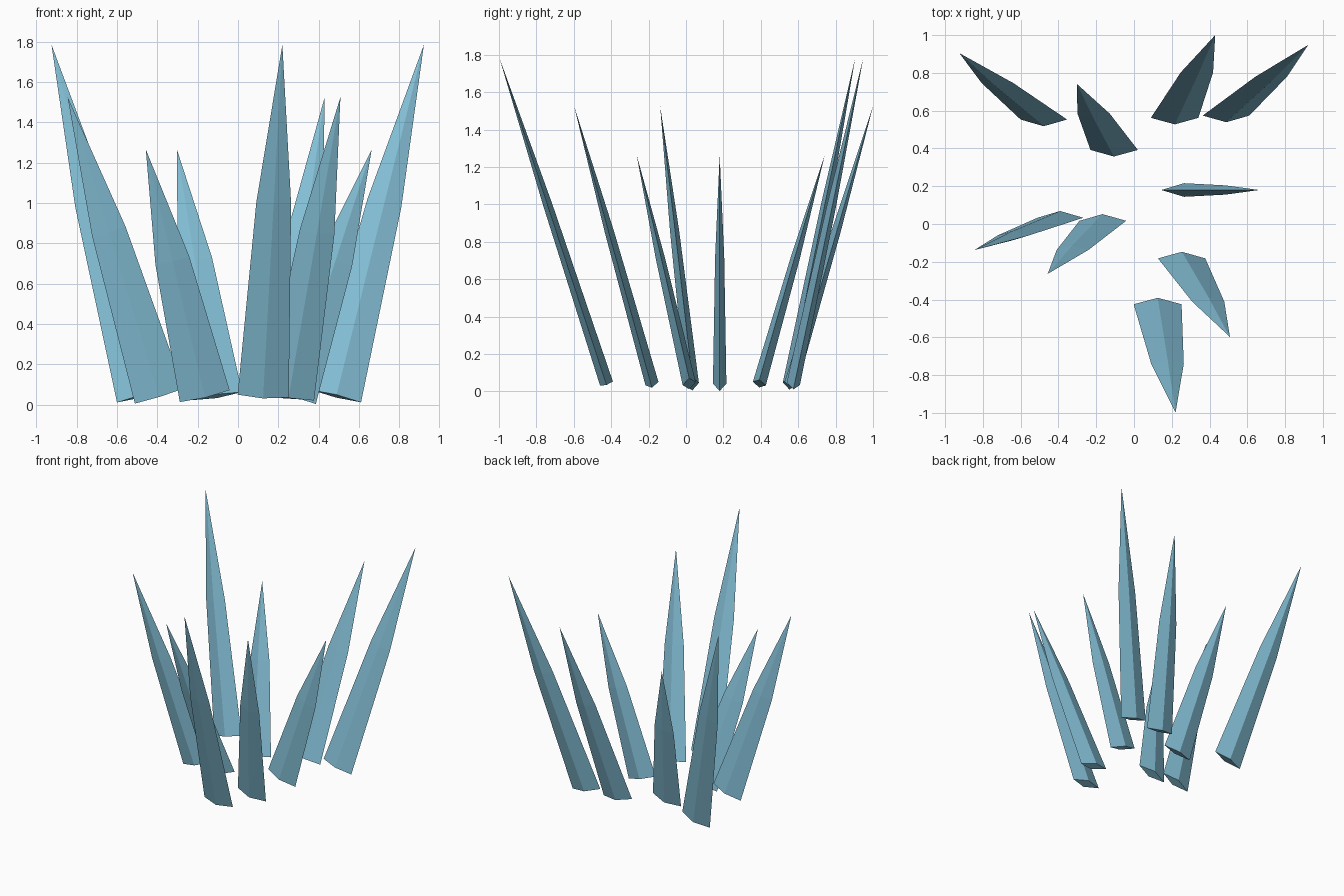
import bpy, bmesh
from mathutils import Vector

if "Cube" in bpy.data.objects:
    bpy.data.objects.remove(bpy.data.objects["Cube"])

# One ice blue material
ice = bpy.data.materials.new("ice_blue")
ice.use_nodes = True
colour = (0.23, 0.52, 0.67, 1)
ice.diffuse_color = colour
ice.node_tree.nodes["Principled BSDF"].inputs["Base Color"].default_value = colour

HALF_WIDTH, HALF_DEPTH = 0.127, 0.036
BASE_Z = 0.042
SHOULDER, SHOULDER_SCALE = 0.55, 0.68   # where the blade starts to narrow faster
TALL, MEDIUM, SHORT = 1.785, 1.525, 1.265


def blade(name, base, tip, height):
    """Flat four-sided spike with a shoulder, leaning from base to tip."""
    start = Vector((*base, BASE_Z))
    end = Vector((*tip, height))
    axis = (end - start).normalized()
    side = Vector((axis.z, 0, -axis.x)).normalized()
    front = axis.cross(side)
    bm = bmesh.new()

    def ring(t, scale):
        centre = start.lerp(end, t)
        offsets = (side * HALF_WIDTH, front * HALF_DEPTH,
                   -side * HALF_WIDTH, -front * HALF_DEPTH)
        return [bm.verts.new(centre + o * scale) for o in offsets]

    low, mid = ring(0, 1), ring(SHOULDER, SHOULDER_SCALE)
    point = bm.verts.new(end)
    bm.faces.new(low[::-1])
    for i in range(4):
        j = (i + 1) % 4
        bm.faces.new((low[i], low[j], mid[j], mid[i]))
        bm.faces.new((mid[i], mid[j], point))
    bmesh.ops.recalc_face_normals(bm, faces=bm.faces)
    mesh = bpy.data.meshes.new(name)
    bm.to_mesh(mesh)
    bm.free()
    mesh.materials.append(ice)
    bpy.context.collection.objects.link(bpy.data.objects.new(name, mesh))


# Back row
blade("back_right_spike", (-0.477, 0.553), (-0.925, 0.905), TALL)
blade("back_inner_spike", (-0.105, 0.392), (-0.303, 0.742), SHORT)
blade("back_middle_spike", (0.215, 0.562), (0.43, 1.0), MEDIUM)
blade("back_left_spike", (0.487, 0.574), (0.922, 0.948), TALL)
# Sides
blade("left_spike", (0.265, 0.18), (0.663, 0.18), SHORT)
blade("right_inner_spike", (-0.165, 0.017), (-0.457, -0.264), SHORT)
blade("right_outer_spike", (-0.39, 0.033), (-0.845, -0.138), MEDIUM)
# Front row
blade("front_left_spike", (0.252, -0.182), (0.508, -0.598), MEDIUM)
blade("front_spike", (0.125, -0.425), (0.22, -0.998), TALL)
